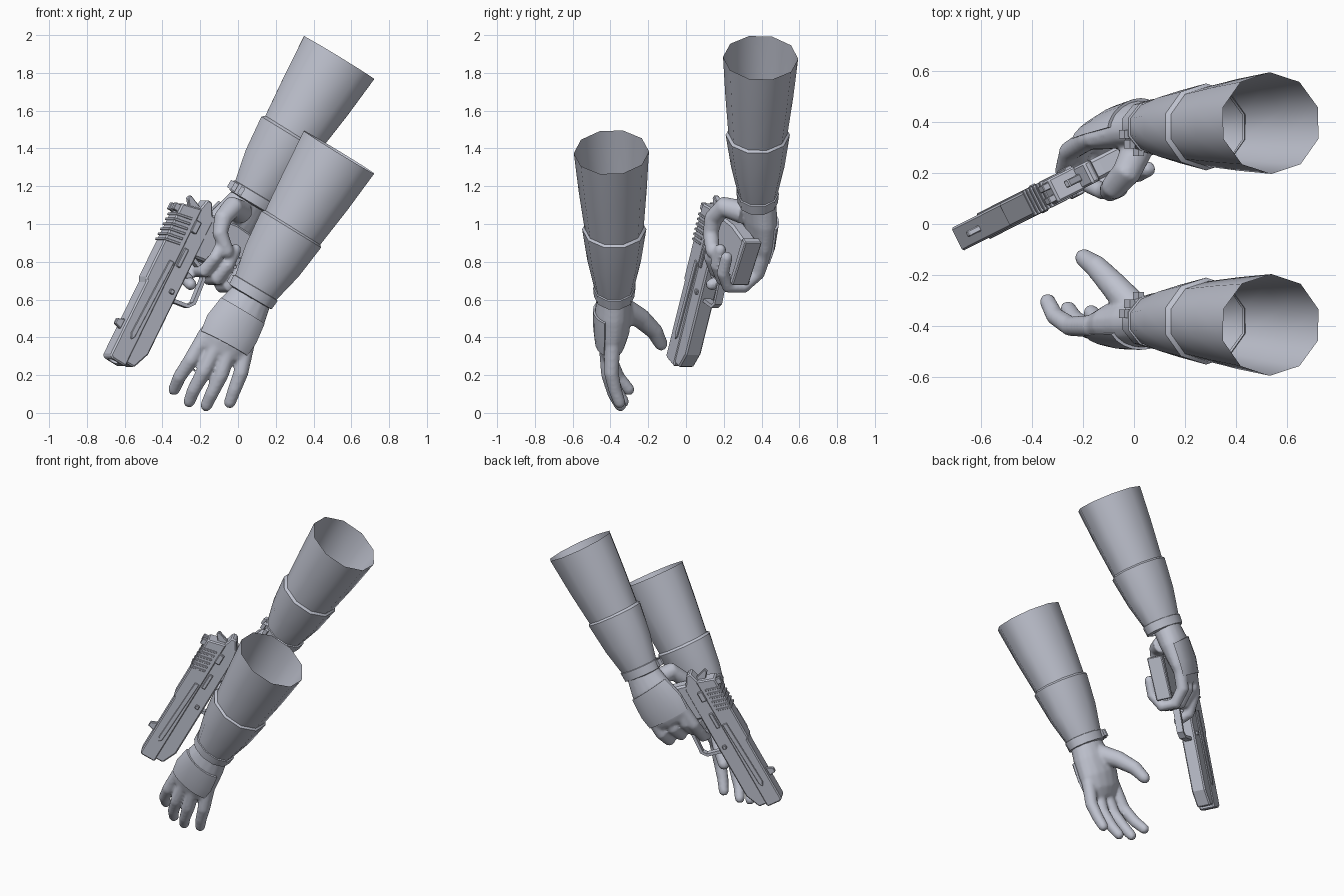
import bpy, bmesh, math
from mathutils import Vector

if "Cube" in bpy.data.objects:
    bpy.data.objects.remove(bpy.data.objects["Cube"])

mat = bpy.data.materials.new("blue grey")
mat.use_nodes = True
mat.diffuse_color = (0.52, 0.54, 0.62, 1)
mat.node_tree.nodes["Principled BSDF"].inputs["Base Color"].default_value = mat.diffuse_color

# Pistol frame: forward, up and side axes from the rear top of the slide
ORIGIN = Vector((-0.315, 0.13, 1.11))
FWD = Vector((-0.429, -0.217, -0.877)).normalized()
SIDE = Vector((0.451, -0.892, 0)).normalized()
UP = SIDE.cross(FWD).normalized()
if UP.z < 0:
    UP = -UP
ACROSS = Vector((0.855, 0, -0.515))


def gun(a, b, c=0):
    return ORIGIN + FWD * a + UP * b + SIDE * c


def finish(name, bm, angle=40, bevel=0):
    bmesh.ops.recalc_face_normals(bm, faces=bm.faces)
    mesh = bpy.data.meshes.new(name)
    bm.to_mesh(mesh)
    bm.free()
    mesh.materials.append(mat)
    ob = bpy.data.objects.new(name, mesh)
    bpy.context.collection.objects.link(ob)
    if bevel:
        mod = ob.modifiers.new("bevel", 'BEVEL')
        mod.width, mod.segments = bevel, 1
    if angle:
        bpy.ops.object.select_all(action='DESELECT')
        ob.select_set(True)
        bpy.context.view_layer.objects.active = ob
        bpy.ops.object.shade_smooth_by_angle(angle=math.radians(angle))
    return ob


def loft(bm, sections, w, n=12, caps=True, back=False):
    """Skin oval rings (centre, half width, half depth); back makes a shell."""
    pts = [Vector(s[0]) for s in sections]
    rings = []
    for i, (p, (_, rw, rv)) in enumerate(zip(pts, sections)):
        t = (pts[min(i + 1, len(pts) - 1)] - pts[max(i - 1, 0)]).normalized()
        x = (w - t * w.dot(t)).normalized()
        v = t.cross(x)
        if back:
            arc = [math.radians(25 + 130 * k / 8) for k in range(9)]
            polar = [(q, 1.1) for q in arc] + [(q, 0.88) for q in reversed(arc)]
        else:
            polar = [((k + 0.5) * math.tau / n, 1) for k in range(n)]
        rings.append([bm.verts.new(p + x * rw * f * math.cos(q) + v * rv * f * math.sin(q))
                      for q, f in polar])
    for r0, r1 in zip(rings, rings[1:]):
        for k in range(len(r0)):
            j = (k + 1) % len(r0)
            bm.faces.new((r0[k], r0[j], r1[j], r1[k]))
    if caps:
        bm.faces.new(rings[0])
        bm.faces.new(rings[-1])


def finger(bm, path, r0, r1, w):
    pts = [Vector(p) for p in path]
    last = len(pts) - 1
    secs = [(p, *[r0 + (r1 - r0) * i / last] * 2) for i, p in enumerate(pts)]
    tip = pts[-1] + (pts[-1] - pts[-2]).normalized() * r1 * 0.7
    loft(bm, secs + [(tip, r1 * 0.6, r1 * 0.6)], w)


def hand(name, palm, w, fingers, thumb, across):
    bm = bmesh.new()
    loft(bm, palm, w, 16)
    for path in fingers:
        finger(bm, path, 0.044, 0.032, across)
    finger(bm, thumb, 0.064, 0.036, across)
    ob = finish(name, bm, 0)
    mod = ob.modifiers.new("merge", 'REMESH')
    mod.mode, mod.voxel_size, mod.use_smooth_shade = 'VOXEL', 0.01, True
    mod = ob.modifiers.new("soften", 'SMOOTH')
    mod.factor, mod.iterations = 0.5, 5
    bm = bmesh.new()
    loft(bm, palm[1:4], w, back=True)
    finish(name + "_back_pad", bm)


def prism(name, profile, half, bevel=0.004, c=0):
    bm = bmesh.new()
    face = bm.faces.new([bm.verts.new(gun(a, b, c - half)) for a, b in profile])
    new = bmesh.ops.extrude_face_region(bm, geom=[face])["geom"]
    bmesh.ops.translate(bm, vec=SIDE * half * 2,
                        verts=[g for g in new if isinstance(g, bmesh.types.BMVert)])
    return finish(name, bm, 0, bevel)


def rect(a0, a1, b0, b1):
    return [(a0, b0), (a1, b0), (a1, b1), (a0, b1)]


# Sleeves and cuffs, mirrored for the raised far arm
def sleeve(side, place):
    def tube(name, secs):
        bm = bmesh.new()
        loft(bm, [(place(p), a, b) for p, a, b in secs], ACROSS, 10, caps=False)
        finish(side + name, bm, 45)

    tube("_upper_sleeve", [((0.535, -0.395, 1.38), 0.229, 0.199),
                           ((0.41, -0.388, 1.175), 0.207, 0.18),
                           ((0.28, -0.38, 0.965), 0.178, 0.155)])
    tube("_lower_sleeve", [((0.29, -0.38, 0.985), 0.177, 0.154),
                           ((0.282, -0.38, 0.972), 0.195, 0.17),
                           ((0.18, -0.38, 0.805), 0.172, 0.142),
                           ((0.08, -0.38, 0.64), 0.127, 0.1)])
    tube("_wrist_cuff", [((0.097, -0.38, 0.667), 0.125, 0.1),
                         ((0.094, -0.38, 0.662), 0.142, 0.112),
                         ((0.066, -0.38, 0.615), 0.137, 0.107),
                         ((0.062, -0.38, 0.608), 0.1, 0.085)])
    # Strap blocks on the cuff
    for k in range(3):
        q = math.radians(195 + 22 * k)
        bm = bmesh.new()
        mid = Vector((0.08, -0.38, 0.638)) + ACROSS * 0.142 * math.cos(q)
        mid.y -= 0.112 * math.sin(q)
        step = Vector((-0.515, 0, -0.857)) * 0.022
        loft(bm, [(place(mid - step), 0.017, 0.024), (place(mid + step), 0.017, 0.024)],
             ACROSS, 4)
        finish(side + "_strap_block", bm, 20)


sleeve("near", lambda p: Vector(p))
sleeve("far", lambda p: Vector((p[0], -p[1], p[2] + 0.5)))

# Open near hand
hand("near_hand",
     [((0.08, -0.38, 0.63), 0.11, 0.09), ((0.025, -0.385, 0.54), 0.135, 0.098),
      ((-0.035, -0.39, 0.44), 0.15, 0.092), ((-0.075, -0.4, 0.365), 0.14, 0.075),
      ((-0.1, -0.41, 0.31), 0.11, 0.045)], ACROSS,
     [[(-0.16, -0.4, 0.43), (-0.25, -0.4, 0.28), (-0.31, -0.36, 0.19), (-0.34, -0.3, 0.12)],
      [(-0.1, -0.42, 0.38), (-0.18, -0.41, 0.22), (-0.235, -0.37, 0.12), (-0.26, -0.33, 0.055)],
      [(-0.04, -0.42, 0.36), (-0.09, -0.41, 0.2), (-0.14, -0.38, 0.1), (-0.17, -0.345, 0.035)],
      [(0.045, -0.39, 0.36), (0.015, -0.395, 0.21), (-0.02, -0.375, 0.12), (-0.045, -0.35, 0.05)]],
     [(0.0, -0.33, 0.55), (-0.08, -0.24, 0.5), (-0.15, -0.165, 0.43), (-0.2, -0.13, 0.36)],
     ACROSS)

# Gripping far hand: three fingers round the grip, index on the trigger
grip_fingers = [[gun(0.02, b, -0.125), gun(0.17, b, -0.115), gun(0.25, b, -0.05),
                 gun(0.25, b, 0.04), gun(0.17, b, 0.09), gun(0.07, b, 0.09)]
                for b in (-0.29, -0.375, -0.46)]
index = [gun(0.02, -0.26, -0.12), gun(0.2, -0.25, -0.11), gun(0.32, -0.255, -0.05),
         gun(0.35, -0.26, 0.03)]
hand("far_hand",
     [(gun(-0.26, -0.39, -0.055), 0.1, 0.085), (gun(-0.13, -0.385, -0.09), 0.13, 0.085),
      (gun(0, -0.365, -0.115), 0.15, 0.07), (gun(0.09, -0.36, -0.125), 0.14, 0.055),
      (gun(0.13, -0.36, -0.125), 0.11, 0.04)], UP,
     grip_fingers + [index],
     [(0.02, 0.31, 1.06), (-0.03, 0.2, 1.09), (-0.08, 0.145, 1.03),
      (-0.095, 0.13, 0.95), (-0.055, 0.14, 0.85)], UP)

# Pistol body
slide = prism("slide", [(-0.03, -0.12), (0, 0), (0.45, 0), (0.46, -0.012), (0.91, -0.012),
                        (0.92, -0.03), (0.92, -0.12)], 0.05, 0.014)
prism("frame", [(-0.09, -0.125), (0, -0.1), (0.9, -0.1), (0.9, -0.168), (0.8, -0.21),
                (0.2, -0.21), (0, -0.21), (-0.09, -0.155)], 0.045, 0.008)
prism("grip", [(-0.02, -0.13), (0.22, -0.18), (0.2, -0.3), (0.19, -0.5), (-0.05, -0.52),
               (-0.06, -0.35), (-0.04, -0.22)], 0.043, 0.012)
prism("magazine_base", [(-0.065, -0.5), (0.21, -0.48), (0.215, -0.515), (-0.06, -0.545)], 0.05, 0.006)
prism("hammer", [(-0.07, -0.04), (-0.05, -0.03), (0, -0.07), (0, -0.12), (-0.04, -0.12)], 0.015)
prism("trigger", [(0.29, -0.2), (0.33, -0.2), (0.33, -0.25), (0.35, -0.29), (0.33, -0.295), (0.3, -0.25)], 0.014)
prism("front_sight", [(0.69, -0.015), (0.75, -0.015), (0.74, 0.03), (0.71, 0.03)], 0.012)
for c in (-0.026, 0.026):
    prism("rear_sight", rect(0.01, 0.05, -0.01, 0.03), 0.014, 0.003, c)

# Slide serrations, side rails and controls
for k in range(6):
    a = 0.06 + 0.03 * k
    prism("serration", [(a, 0.007), (a + 0.013, 0.007), (a - 0.007, -0.09), (a - 0.02, -0.09)], 0.055, 0.002)
prism("side_rails", [(0.3, -0.075), (0.75, -0.06), (0.78, -0.075), (0.76, -0.09), (0.3, -0.105)], 0.056, 0.003)
prism("slide_stop", rect(0.2, 0.31, -0.15, -0.125), 0.056)
prism("safety_lever", rect(0.04, 0.11, -0.145, -0.11), 0.062)
prism("takedown_pin", rect(0.43, 0.455, -0.18, -0.155), 0.06)

# Trigger guard loop
bm = bmesh.new()
loft(bm, [(gun(a, b), 0.03, 0.014) for a, b in
          ((0.475, -0.19), (0.455, -0.305), (0.425, -0.328), (0.285, -0.318),
           (0.25, -0.295), (0.215, -0.2))], SIDE, 4)
finish("trigger_guard", bm, 25)

# Muzzle bore
bm = bmesh.new()
loft(bm, [(gun(0.8, -0.062), 0.028, 0.028), (gun(1.0, -0.062), 0.028, 0.028)], UP, 16)
cutter = finish("bore_cutter", bm)
cutter.hide_render = True
cutter.hide_viewport = True
mod = slide.modifiers.new("bore", 'BOOLEAN')
mod.object, mod.operation = cutter, 'DIFFERENCE'
